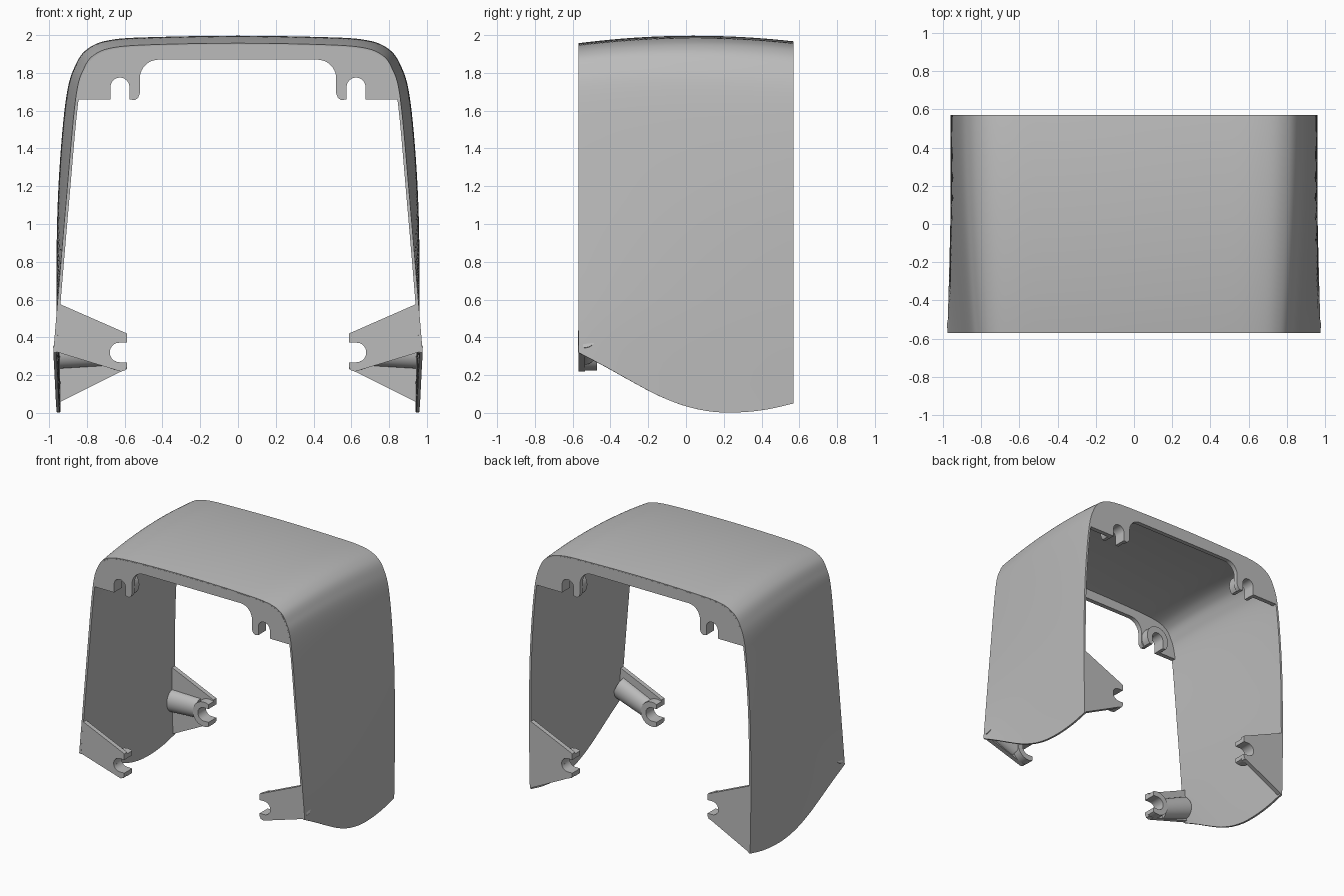
import bpy, bmesh, math
from mathutils import Vector, Matrix

cube = bpy.data.objects.get("Cube")
if cube:
    bpy.data.objects.remove(cube, do_unlink=True)

HALF = 0.57      # half depth of the cover
PLATE = 0.035    # end plate thickness
BOSS = 0.098     # depth of the clip bosses

grey = bpy.data.materials.new("light_grey")
grey.use_nodes = True
colour = (0.5, 0.5, 0.5, 1)
grey.diffuse_color = colour
grey.node_tree.nodes["Principled BSDF"].inputs["Base Color"].default_value = colour


def finish(name, bm, modifier=None, **settings):
    mesh = bpy.data.meshes.new(name)
    bm.to_mesh(mesh)
    bm.free()
    mesh.materials.append(grey)
    ob = bpy.data.objects.new(name, mesh)
    bpy.context.collection.objects.link(ob)
    bpy.ops.object.select_all(action='DESELECT')
    ob.select_set(True)
    bpy.context.view_layer.objects.active = ob
    if modifier:
        mod = ob.modifiers.new(modifier.title(), modifier)
        for key, value in settings.items():
            setattr(mod, key, value)
        bpy.ops.object.modifier_apply(modifier=mod.name)
    bpy.ops.object.shade_smooth_by_angle(angle=math.radians(32))
    return ob


def spline(points, steps):
    """Smooth curve through the points."""
    pts = [Vector(p) for p in points]
    pts = [Vector((-pts[1].x, pts[1].y))] + pts + [pts[-1] * 2 - pts[-2]]
    out = []
    for a, b, c, d in zip(pts, pts[1:], pts[2:], pts[3:]):
        m, n = (c - a) / 2, (d - b) / 2
        for k in range(steps):
            t = k / steps
            out.append(b * (2*t**3 - 3*t*t + 1) + m * (t**3 - 2*t*t + t)
                       + c * (3*t*t - 2*t**3) + n * (t**3 - t*t))
    return out + [pts[-2]]


def arc(cx, cz, r, start, end, n=20):
    angles = [math.radians(start + (end - start) * k / n) for k in range(n + 1)]
    return [(cx + r * math.cos(a), cz + r * math.sin(a)) for a in angles]


def prism(outline, y0, y1):
    bm = bmesh.new()
    face = bm.faces.new([bm.verts.new((x, y0, z)) for x, z in outline])
    ext = bmesh.ops.extrude_face_region(bm, geom=[face])
    verts = [v for v in ext["geom"] if isinstance(v, bmesh.types.BMVert)]
    bmesh.ops.translate(bm, verts=verts, vec=(0, y1 - y0, 0))
    bmesh.ops.recalc_face_normals(bm, faces=bm.faces)
    return bm


# Half cross-sections at the two ends, from top centre to lower edge
FRONT = [(0, 1.957), (.4, 1.951), (.64, 1.937), (.755, 1.90), (.815, 1.825),
         (.86, 1.66), (.91, 1.12), (.956, .58), (.978, .32)]
REAR = [(0, 1.967), (.42, 1.961), (.66, 1.95), (.79, 1.91), (.865, 1.82),
        (.915, 1.63), (.953, 1.15), (.962, .58), (.955, .05)]
# Height of the curved lower edge at even steps from front to rear
HEM = [.32, .245, .165, .09, .035, .006, .003, .018, .05]


def hem(u):
    k = min(int(u * 8), 7)
    f = u * 8 - k
    p = [HEM[0] * 2 - HEM[1]] + HEM + [HEM[-1] * 2 - HEM[-2]]
    a, b, c, d = p[k:k + 4]
    return b + f * (c - a + f * (2*a - 5*b + 4*c - d + f * (3*(b - c) + d - a))) / 2


def section(u):
    f = 1 - (1 - u) ** 1.6
    lift = 0.036 * 4 * u * (1 - u)
    pts = [(a[0] + (b[0] - a[0]) * f, a[1] + (b[1] - a[1]) * u + lift * (a[1] / 2) ** 2)
           for a, b in zip(FRONT, REAR)]
    pts[-1] = (pts[-1][0], hem(u))
    return spline(pts, 8)


# Arched shell
bm = bmesh.new()
ROWS = 32
rows = []
for i in range(ROWS + 1):
    u = i / ROWS
    half = section(u)
    full = [(-p.x, p.y) for p in reversed(half[1:])] + [(p.x, p.y) for p in half]
    rows.append([bm.verts.new((x, -HALF + 2 * HALF * u, z)) for x, z in full])
for r, s in zip(rows, rows[1:]):
    for j in range(len(r) - 1):
        bm.faces.new((r[j], r[j + 1], s[j + 1], s[j]))
finish("arched_shell", bm, 'SOLIDIFY', thickness=0.016, offset=-1)


def clip_boss(name, cx, cz, r_out, r_in, opening, gap, rim, y0, y1):
    """C-shaped boss, open towards the given angle."""
    outer = arc(cx, cz, r_out, opening + gap, opening + 360 - gap, 28)
    inner = arc(cx, cz, r_in, opening + 270, opening + 90, 16)
    ox, oz = [rim * f(math.radians(opening)) for f in (math.cos, math.sin)]
    ends = [(x + ox, z + oz) for x, z in (inner[0], inner[-1])]
    bm = prism(outer + [ends[0]] + inner + [ends[1]], y0, y1)
    finish(name, bm, 'MIRROR', use_mirror_merge=False)


for end, sign, u in (("front", -1, 0), ("rear", 1, 1)):
    y_out, y_in, y_boss = [sign * (HALF - d) for d in (0, PLATE, BOSS)]

    # Upper end plate with slots, its top following the shell
    top = [(p.x * 0.992, p.y - 0.008) for p in section(u) if p.y > 1.67]
    edge_x = .855 if u == 0 else .902
    under = [(edge_x, 1.66), (.675, 1.66)] + arc(.625, 1.725, .05, 0, 180)
    under += [(.575, 1.66), (.545, 1.655), (.528, 1.67), (.52, 1.69)]
    under += arc(.42, 1.77, .1, 0, 90, 10)
    side = top[1:] + under
    outline = [top[0]] + side + [(-x, z) for x, z in reversed(side)]
    finish(end + "_upper_plate", prism(outline, y_out, y_in))
    clip_boss(end + "_upper_clips", .625, 1.725, .1, .05, 270, 50, .064, y_in, y_boss)

    # Lower side brackets with a slot facing inwards
    low = [(.968, .325)] if u == 0 else [(.948, .055)]
    bracket = [(.952, .58), (.587, .42), (.587, .372)]
    bracket += arc(.627, .32, .052, 90, -90) + [(.587, .268), (.587, .243), (.597, .226), (.62, .219)]
    finish(end + "_lower_brackets", prism(bracket + low, y_out, y_in),
           'MIRROR', use_mirror_merge=False)
    clip_boss(end + "_lower_clips", .627, .32, .096, .052, 180, 65, .04, y_in, y_boss)

    # Rounded rib from each lower clip to the side wall
    a = Vector((.70, y_in, .325))
    b = Vector((.948, y_in, .425 if u == 0 else .32))
    turn = (b - a).to_track_quat('Z', 'Y').to_matrix().to_4x4()
    bm = bmesh.new()
    bmesh.ops.create_cone(bm, cap_ends=True, segments=32, radius1=.075, radius2=.085,
                          depth=(b - a).length, matrix=turn)
    bmesh.ops.transform(bm, verts=bm.verts,
                        matrix=Matrix.Translation((a + b) / 2) @ Matrix.Diagonal((1, .8, 1, 1)))
    bmesh.ops.bisect_plane(bm, geom=bm.verts[:] + bm.edges[:] + bm.faces[:],
                           plane_co=(0, y_in + sign * .01, 0), plane_no=(0, sign, 0),
                           clear_outer=True)
    finish(end + "_lower_ribs", bm, 'MIRROR', use_mirror_merge=False)
